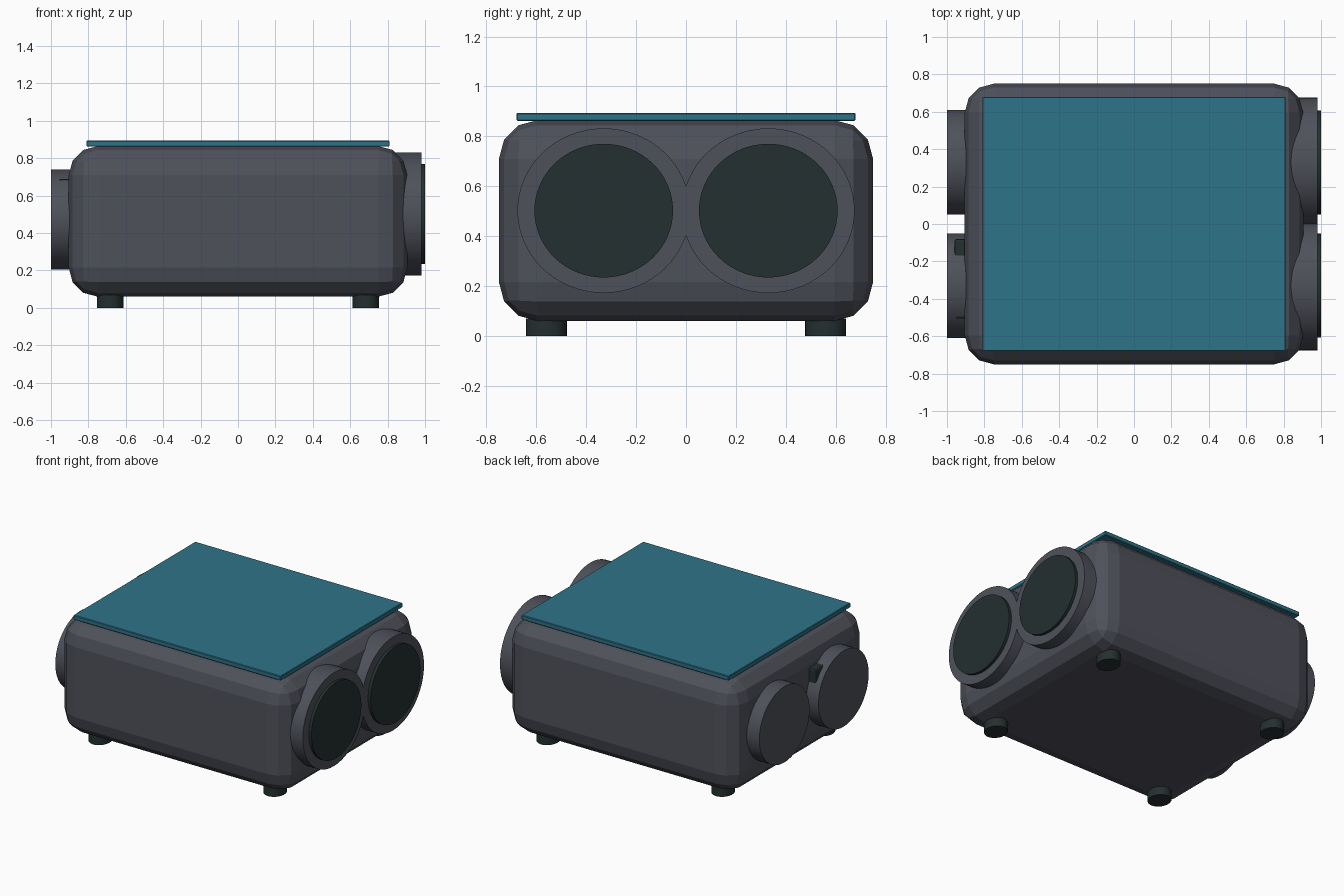
import bpy
import math

if "Cube" in bpy.data.objects:
    bpy.data.objects.remove(bpy.data.objects["Cube"])


def material(name, rgb):
    m = bpy.data.materials.new(name)
    m.diffuse_color = (*rgb, 1)
    m.use_nodes = True
    m.node_tree.nodes["Principled BSDF"].inputs["Base Color"].default_value = m.diffuse_color
    return m


GREY = material("charcoal grey", (0.078, 0.083, 0.104))
TEAL = material("teal", (0.027, 0.172, 0.245))
DARK = material("dark green black", (0.018, 0.029, 0.029))


def box(name, lo, hi, mat, bevel=0, segments=1):
    """Box between two corners, with optional bevelled edges."""
    bpy.ops.mesh.primitive_cube_add(
        size=1, location=[(a + b) / 2 for a, b in zip(lo, hi)])
    ob = bpy.context.object
    ob.name = name
    ob.scale = [b - a for a, b in zip(lo, hi)]
    bpy.ops.object.transform_apply(location=False, rotation=False, scale=True)
    ob.data.materials.append(mat)
    if bevel:
        mod = ob.modifiers.new("bevel", "BEVEL")
        mod.width = bevel
        mod.segments = segments
    return ob


def disc(name, centre, radii, depth, mat, along_x=True, sides=64):
    """Elliptical cylinder along x (radii y, z) or along z (radii x, y)."""
    bpy.ops.mesh.primitive_cylinder_add(
        vertices=sides, radius=1, depth=depth, location=centre,
        rotation=(0, math.pi / 2 if along_x else 0, 0))
    ob = bpy.context.object
    ob.name = name
    bpy.ops.object.transform_apply(location=False, rotation=True, scale=False)
    ob.scale = (1, *radii) if along_x else (*radii, 1)
    bpy.ops.object.transform_apply(location=False, rotation=False, scale=True)
    ob.data.materials.append(mat)
    bpy.ops.object.shade_smooth_by_angle(angle=math.radians(30))
    return ob


# Rounded housing and the overhanging top panel
box("housing", (-0.905, -0.75, 0.06), (0.905, 0.75, 0.865), GREY, 0.155, 3)
box("top_panel", (-0.81, -0.68, 0.862), (0.81, 0.68, 0.894), TEAL, 0.004)

for s, side in ((-1, "front"), (1, "back")):
    y = 0.33 * s
    # Large port collar with its dark face
    disc(side + "_port_collar", (0.89, y, 0.502), (0.346, 0.33), 0.18, GREY)
    disc(side + "_port_face", (0.97, y, 0.502), (0.278, 0.268), 0.06, DARK)
    # Smaller plain drum on the opposite end
    disc(side + "_end_drum", (-0.9, y, 0.472), (0.28, 0.268), 0.2, GREY)
    # Feet
    for x, end in ((-0.683, "left"), (0.683, "right")):
        disc(f"{side}_{end}_foot", (x, 0.56 * s, 0.035), (0.072, 0.082),
             0.07, DARK, along_x=False, sides=32)

# Latch bar passing through the front drum
box("latch_bar", (-0.96, -0.506, 0.55), (-0.86, -0.08, 0.69), DARK, 0.012, 2)
